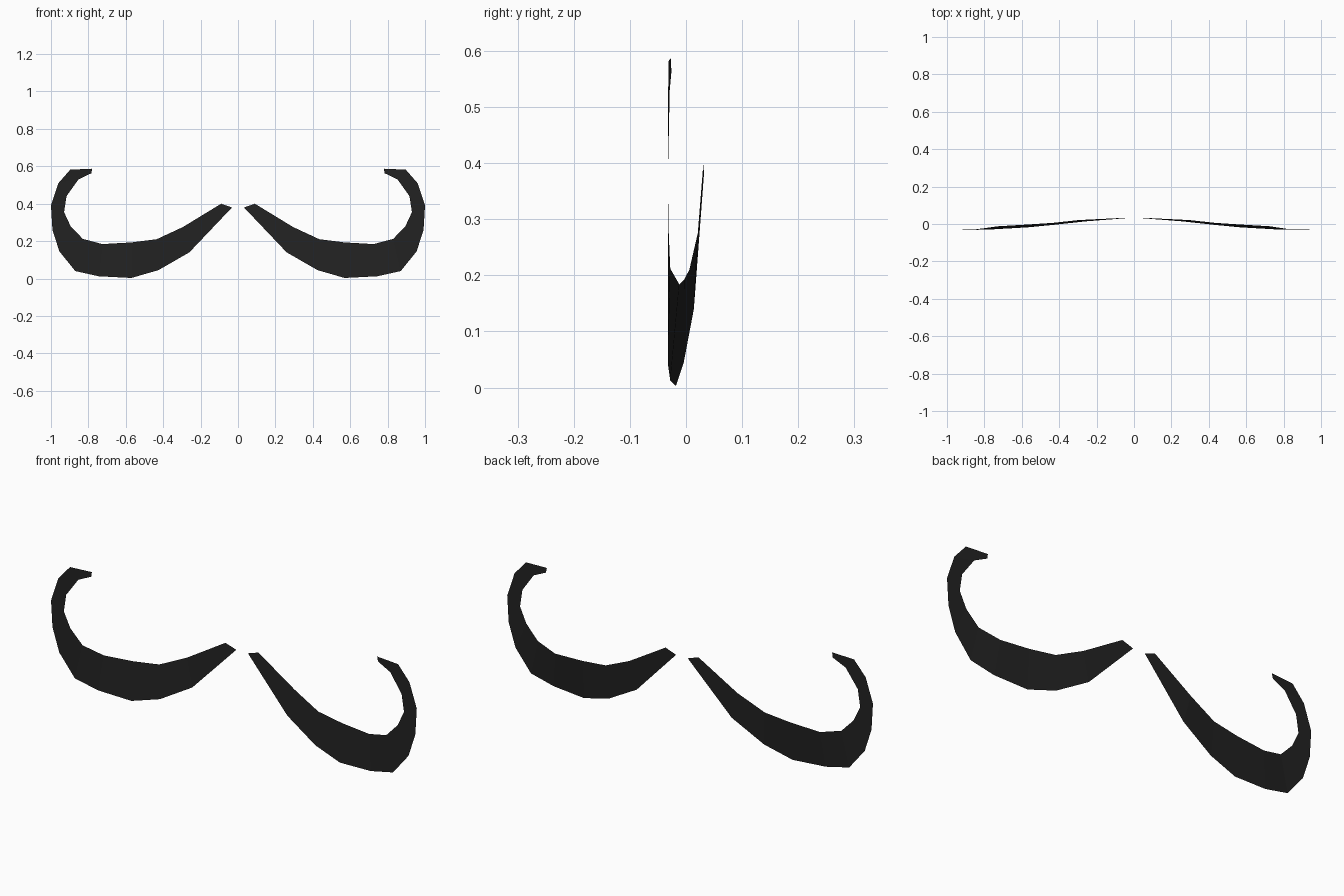
import bpy, bmesh

black = bpy.data.materials.new("soft_black")
black.diffuse_color = (0.016, 0.016, 0.016, 1)

# Cross-section pairs from the inner tip to the curled end:
# (upper x, y, z), (lower x, y, z)
SECTIONS = [
    ((0.09, 0.031, 0.40), (0.032, 0.032, 0.38)),
    ((0.295, 0.021, 0.275), (0.26, 0.014, 0.14)),
    ((0.435, 0.006, 0.21), (0.425, -0.004, 0.045)),
    ((0.57, -0.003, 0.193), (0.57, -0.018, 0.003)),
    ((0.725, -0.012, 0.184), (0.745, -0.028, 0.012)),
    ((0.83, -0.028, 0.212), (0.87, -0.032, 0.04)),
    ((0.895, -0.031, 0.28), (0.955, -0.032, 0.145)),
    ((0.93, -0.032, 0.355), (0.992, -0.032, 0.26)),
    ((0.917, -0.032, 0.44), (1.0, -0.032, 0.39)),
    ((0.853, -0.029, 0.53), (0.96, -0.032, 0.51)),
    ((0.853, -0.029, 0.53), (0.897, -0.031, 0.582)),
    ((0.784, -0.026, 0.563), (0.78, -0.027, 0.587)),
]


def moustache_half(name, side):
    # Thin curved sheet, one strip of faces between the two outlines
    bm = bmesh.new()
    rows = [[bm.verts.new((side * x, y, z)) for x, y, z in pair] for pair in SECTIONS]
    for (u0, l0), (u1, l1) in zip(rows, rows[1:]):
        bm.faces.new((l0, l1, u1, u0) if side > 0 else (u0, u1, l1, l0))
    bmesh.ops.remove_doubles(bm, verts=bm.verts, dist=0.0001)
    mesh = bpy.data.meshes.new(name)
    bm.to_mesh(mesh)
    bm.free()
    mesh.materials.append(black)
    obj = bpy.data.objects.new(name, mesh)
    bpy.context.collection.objects.link(obj)


moustache_half("moustache_right", 1)
moustache_half("moustache_left", -1)
